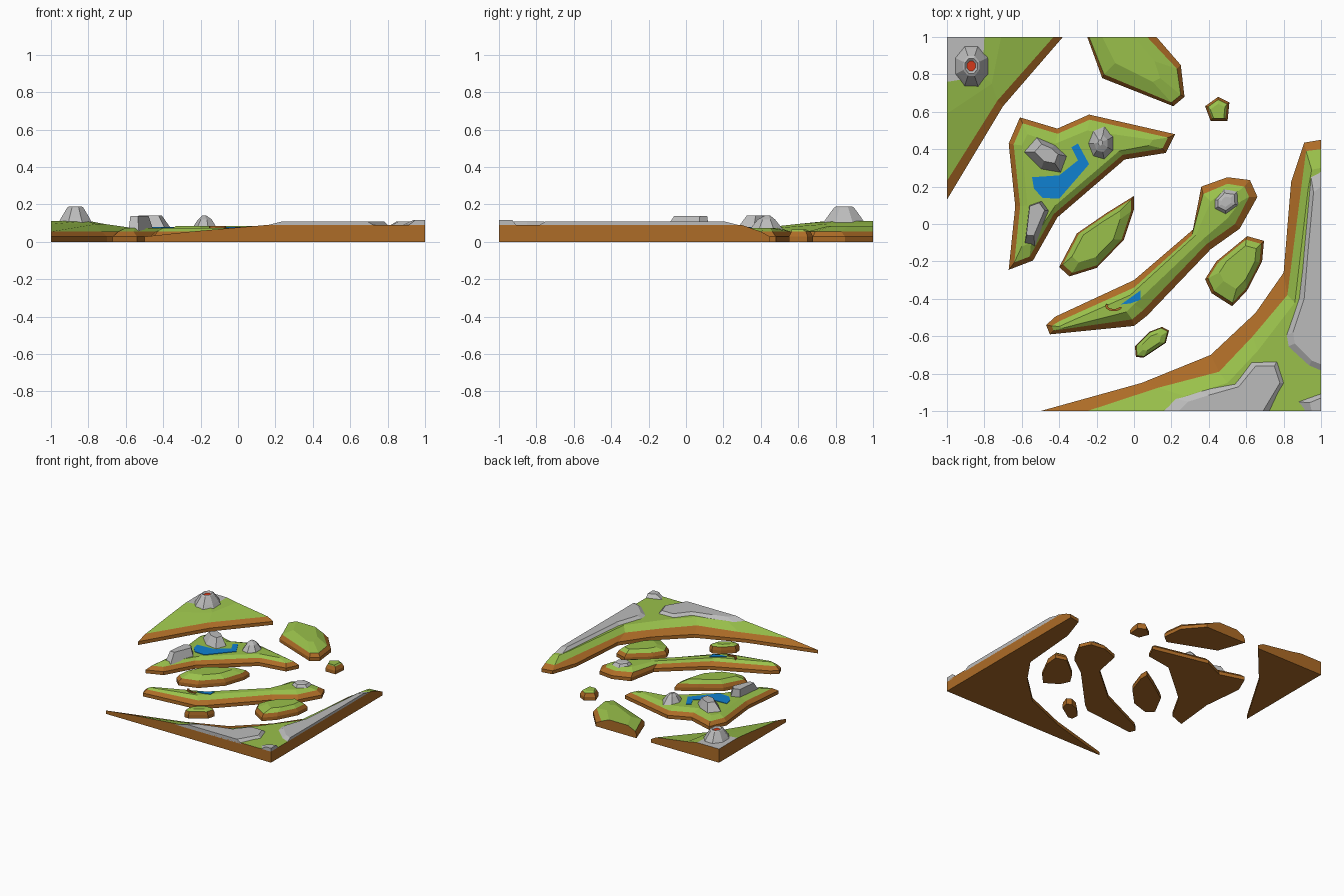
import bpy, bmesh, math
from mathutils import Vector

if "Cube" in bpy.data.objects:
    bpy.data.objects.remove(bpy.data.objects["Cube"])


def material(name, rgb):
    m = bpy.data.materials.new(name)
    m.diffuse_color = (*rgb, 1)
    m.use_nodes = True
    m.node_tree.nodes["Principled BSDF"].inputs["Base Color"].default_value = m.diffuse_color
    return m


EARTH = material("earth", (0.42, 0.15, 0.02))
GRASS = material("grass", (0.32, 0.53, 0.07))
STONE = material("stone", (0.5, 0.5, 0.5))
WATER = material("water", (0.005, 0.22, 0.64))
LAVA = material("lava", (0.65, 0.04, 0.01))


def shrink(pts, s, dx=0, dy=0):
    """Scale an outline about its centre and shift it."""
    c = sum((Vector(p) for p in pts), Vector((0, 0))) / len(pts)
    return [tuple(c + (Vector(p) - c) * s + Vector((dx, dy))) for p in pts]


def inset(pts, d):
    """Mitred inward offset of an outline."""
    n = len(pts)
    area = sum(pts[i - 1][0] * pts[i][1] - pts[i][0] * pts[i - 1][1] for i in range(n))
    sgn = 1 if area > 0 else -1
    out = []
    for i in range(n):
        p = Vector(pts[i])
        a = (p - Vector(pts[i - 1])).normalized()
        b = (Vector(pts[(i + 1) % n]) - p).normalized()
        na, nb = Vector((-a.y, a.x)) * sgn, Vector((-b.y, b.x)) * sgn
        out.append(tuple(p + (na + nb) * (d / max(1 + na.dot(nb), 0.5))))
    return out


def loft(name, rings, mats, wall=None):
    """Stack outlines (points, z); mats has one entry per band plus the cap."""
    bm = bmesh.new()
    me = bpy.data.meshes.new(name)
    slots = list(dict.fromkeys(mats + ([wall] if wall else [])))
    for m in slots:
        me.materials.append(m)
    vs = [[bm.verts.new((x, y, z)) for x, y in pts] for pts, z in rings]
    n = len(vs[0])
    for k in range(len(vs) - 1):
        for i in range(n):
            j = (i + 1) % n
            f = bm.faces.new((vs[k][i], vs[k][j], vs[k + 1][j], vs[k + 1][i]))
            f.normal_update()
            upright = wall and abs(f.normal.z) < 0.02
            f.material_index = slots.index(wall if upright else mats[k])
    bottom = bm.faces.new(vs[0])
    bottom.material_index = slots.index(wall or mats[0])
    top = bm.faces.new(vs[-1])
    top.material_index = slots.index(mats[-1])
    bmesh.ops.recalc_face_normals(bm, faces=bm.faces)
    bmesh.ops.triangulate(bm, faces=[bottom, top])
    bm.to_mesh(me)
    bm.free()
    ob = bpy.data.objects.new(name, me)
    bpy.context.collection.objects.link(ob)
    return ob


def island(name, base, shore, *tops, cap=GRASS):
    """Earth bank, sloping shore, then grass terraces (points, z)."""
    rings = [(base, 0), (base, 0.028), (shore, 0.055), *tops]
    return loft(name, rings, [EARTH, EARTH] + [GRASS] * len(tops) + [cap], EARTH)


def rock(name, pts, z0, z1, s, dx=0, dy=0):
    return loft(name, [(pts, z0), (shrink(pts, s, dx, dy), z1)], [STONE, STONE])


def slab(name, pts, z0, z1, mat):
    return loft(name, [(pts, z0), (pts, z1)], [mat, mat])


# Volcano coast, north-west corner
island("volcano_coast",
       [(-1, 1), (-1, .13), (-.7, .63), (-.38, 1)],
       [(-1, 1), (-1, .23), (-.73, .66), (-.43, 1)],
       ([(-1, 1), (-1, .59), (-.76, .75), (-.71, 1)], .095),
       ([(-1, 1), (-1, .76), (-.81, .79), (-.8, 1)], .112), cap=STONE)


def ring(cx, cy, r, n=8):
    return [(cx + r * math.cos(math.tau * (i + .5) / n) * .85,
             cy + r * math.sin(math.tau * (i + .5) / n) * 1.05) for i in range(n)]


c = (-.87, .845)
loft("volcano", [(ring(*c, .115), .1), (ring(*c, .095), .13), (ring(*c, .055), .183),
                 (ring(*c, .042), .19), (ring(*c, .028), .178)], [STONE] * 4 + [LAVA])

# North coast
north = [(-.25, 1), (-.17, .78), (.21, .63), (.27, .68), (.25, .85), (.12, 1)]
island("north_coast", north,
       [(-.24, 1), (-.16, .8), (.2, .65), (.25, .69), (.23, .83), (.07, 1)],
       ([(-.17, 1), (-.1, .86), (.1, .76), (.14, .78), (.11, .87), (0, 1)], .085))

# Lake island
lake = [(-.61, .57), (-.41, .51), (-.24, .585), (.22, .48), (.17, .38), (-.05, .345),
        (-.41, .035), (-.54, -.195), (-.67, -.245), (-.635, .095), (-.67, .43)]
island("lake_island", lake, inset(lake, .026),
       ([(-.57, .48), (-.42, .43), (-.25, .5), (.1, .45), (.08, .42), (-.08, .39),
         (-.42, .1), (-.55, -.1), (-.6, -.12), (-.57, .1), (-.6, .42)], .075))
slab("lake", [(-.545, .25), (-.4, .26), (-.3, .34), (-.335, .41), (-.3, .43), (-.24, .32),
              (-.4, .135), (-.49, .14), (-.535, .19)], .05, .079, WATER)
peak = [(-.6, .385), (-.525, .47), (-.42, .425), (-.35, .36), (-.385, .265), (-.5, .285)]
rock("west_mountain", peak, .06, .14, .5, 0, .01)
loft("east_mountain", [(p, z) for p, z in (
    (ring(-.175, .43, .092, 7), .06), (ring(-.175, .43, .045, 7), .12),
    (ring(-.18, .435, .015, 7), .14))], [STONE] * 3)
rock("south_ridge", [(-.56, .1), (-.49, .125), (-.45, .07), (-.53, -.12), (-.585, -.115)],
     .055, .138, .72, -.008, .02)

# Long island with inlet, mound and hill
island("long_island",
       [(-.47, -.54), (-.42, -.495), (0, -.3), (.315, -.03), (.36, .2), (.5, .25), (.62, .235),
        (.66, .145), (.565, -.025), (.41, -.135), (.07, -.49), (0, -.545), (-.45, -.59)],
       [(-.44, -.545), (-.4, -.52), (0, -.34), (.31, -.06), (.37, .16), (.5, .215), (.59, .2),
        (.615, .145), (.54, 0), (.385, -.11), (.05, -.46), (-.01, -.51), (-.43, -.57)],
       ([(-.4, -.548), (-.35, -.525), (-.02, -.38), (.33, -.06), (.41, .12), (.47, .17),
         (.55, .17), (.57, .12), (.5, .03), (.37, -.08), (.0, -.43), (-.04, -.47),
         (-.38, -.556)], .075))
slab("inlet", [(-.07, -.43), (.035, -.355), (.035, -.405), (-.02, -.425)], .05, .079, WATER)
hill = [(.43, .13), (.48, .185), (.555, .175), (.56, .1), (.49, .05), (.43, .08)]
loft("hilltop", [(hill, .07), (shrink(hill, .7), .095), (shrink(hill, .4), .1)], [STONE] * 3)
arc = [(math.radians(150 + 28 * i)) for i in range(8)]
slab("earth_bank", [(-.108 + .046 * math.cos(a), -.44 + .026 * math.sin(a)) for a in arc]
     + [(-.108 + .032 * math.cos(a), -.44 + .014 * math.sin(a)) for a in reversed(arc)],
     .055, .085, EARTH)

# Small grassy islands: outline, shore scale, top scale, top height, top shift
for name, pts, s1, s2, z, dx, dy in (
    ("islet", [(.38, .63), (.45, .68), (.51, .65), (.5, .55), (.41, .55)],
     .78, .6, .065, 0, -.01),
    ("middle_island", [(0, .15), (0, .08), (-.055, -.085), (-.2, -.235), (-.345, -.28),
                       (-.4, -.23), (-.305, -.05), (-.145, .06)], .91, .64, .085, -.01, 0),
    ("east_island", [(.38, -.295), (.44, -.2), (.605, -.065), (.695, -.09), (.685, -.2),
                     (.605, -.355), (.525, -.44), (.415, -.37)], .9, .62, .08, .015, .02),
    ("south_island", [(.005, -.655), (.085, -.575), (.15, -.55), (.187, -.57), (.17, -.635),
                      (.05, -.715), (.01, -.71)], .92, .55, .07, 0, 0),
):
    island(name, pts, shrink(pts, s1), (shrink(pts, s2, dx, dy), z))

# Mainland, south-east corner
island("mainland",
       [(-.5, -1), (.04, -.85), (.41, -.7), (.65, -.475), (.8, -.26), (.84, .225),
        (.91, .435), (1, .45), (1, -1)],
       [(-.25, -1), (.13, -.875), (.455, -.79), (.635, -.6), (.82, -.38), (.895, .2),
        (.92, .39), (1, .4), (1, -1)],
       ([(.15, -1), (.27, -.92), (.5, -.85), (.66, -.68), (.86, -.42), (.93, .18),
         (.95, .29), (1, .3), (1, -1)], .09))
loft("south_plateau", [
    ([(.12, -1), (.2, -.93), (.34, -.885), (.53, -.85), (.62, -.73), (.77, -.725),
      (.81, -.85), (.74, -1)], .08),
    ([(.24, -1), (.29, -.95), (.4, -.915), (.56, -.87), (.65, -.76), (.75, -.76),
      (.78, -.85), (.69, -1)], .11)], [STONE, STONE])
loft("east_plateau", [
    ([(1, .32), (.94, .29), (.9, -.15), (.87, -.4), (.8, -.6), (.81, -.66), (.93, -.77),
      (1, -.8)], .08),
    ([(1, .2), (.96, .17), (.93, -.15), (.91, -.4), (.85, -.58), (.86, -.64), (.95, -.73),
      (1, -.75)], .11)], [STONE, STONE])
corner = [(.86, -.95), (1, -.9), (1, -1), (.9, -1)]
loft("corner_rock", [(corner, .08), ([(.94, -.955), (1, -.93), (1, -1), (.95, -1)], .118)],
     [STONE, STONE])
